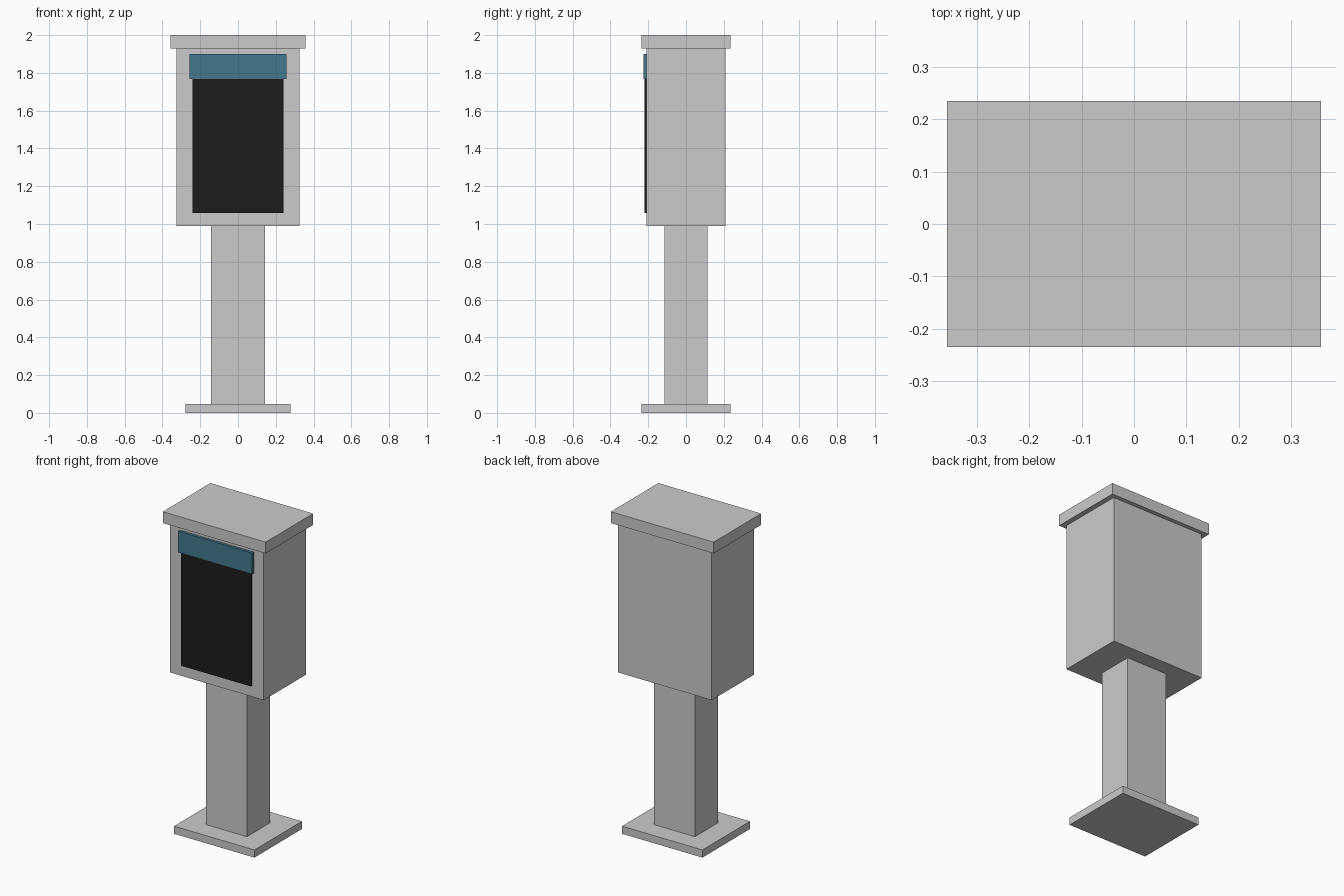
import bpy

if "Cube" in bpy.data.objects:
    bpy.data.objects.remove(bpy.data.objects["Cube"])


def material(name, colour):
    mat = bpy.data.materials.new(name)
    mat.diffuse_color = (*colour, 1.0)
    mat.use_nodes = True
    mat.node_tree.nodes["Principled BSDF"].inputs["Base Color"].default_value = mat.diffuse_color
    return mat


def box(name, x, y, z, mat=None):
    """Axis-aligned box from (min, max) ranges."""
    spans = (x, y, z)
    bpy.ops.mesh.primitive_cube_add(size=1, location=[(a + b) / 2 for a, b in spans])
    obj = bpy.context.object
    obj.name = name
    obj.scale = [b - a for a, b in spans]
    bpy.ops.object.transform_apply(location=False, rotation=False, scale=True)
    if mat:
        obj.data.materials.append(mat)
    return obj


def centred(name, half_x, half_y, z):
    return box(name, (-half_x, half_x), (-half_y, half_y), z)


black = material("screen_black", (0.012, 0.012, 0.012))
blue = material("header_blue", (0.06, 0.19, 0.27))

# Stand and cabinet
centred("base_plate", 0.279, 0.235, (0.0, 0.048))
centred("post", 0.142, 0.114, (0.048, 0.99))
centred("cabinet", 0.325, 0.209, (0.99, 1.929))
centred("cap", 0.357, 0.235, (1.929, 2.0))

# Front panels
box("screen", (-0.242, 0.242), (-0.219, -0.209), (1.058, 1.77), black)
box("header_panel", (-0.257, 0.257), (-0.226, -0.209), (1.768, 1.901), blue)
